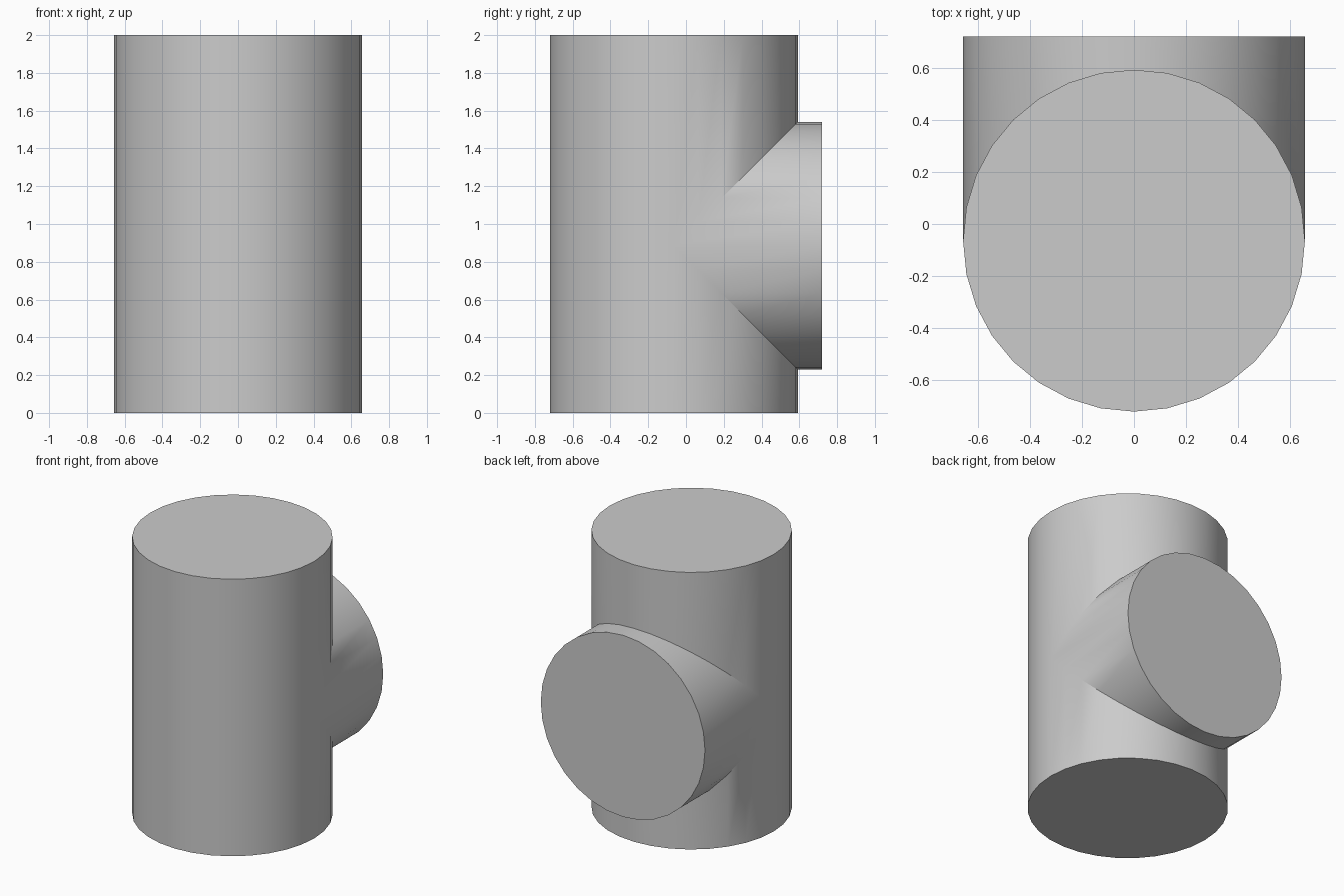
import bpy, bmesh
from math import sin, cos, pi, radians
from mathutils import Vector

old = bpy.data.objects.get("Cube")
if old:
    bpy.data.objects.remove(old, do_unlink=True)

R, H, SEG = 0.656, 2.0, 32
AXIS_Y, BRANCH_Z, BRANCH_END = -0.064, 0.885, 0.72
HALF = SEG // 2

grey = bpy.data.materials.new("light grey")
grey.use_nodes = True
colour = (0.6, 0.6, 0.6, 1)
grey.diffuse_color = colour
grey.node_tree.nodes["Principled BSDF"].inputs["Base Color"].default_value = colour

bm = bmesh.new()


def ring(point):
    return [bm.verts.new(point(2 * pi * i / SEG)) for i in range(SEG)]


# Upright cylinder ends, branch mouth, and the mitred seam where the pipes meet
bottom = ring(lambda a: (R * cos(a), AXIS_Y + R * sin(a), 0))
top = ring(lambda a: (R * cos(a), AXIS_Y + R * sin(a), H))
mouth = ring(lambda a: (R * cos(a), BRANCH_END, BRANCH_Z + R * sin(a)))
seam = ring(lambda a: (R * cos(a), AXIS_Y + R * abs(sin(a)), BRANCH_Z + R * sin(a)))

for cap in (bottom, top, mouth):
    bm.faces.new(cap)

for i in range(SEG):
    j = (i + 1) % SEG
    # Branch wall
    bm.faces.new((seam[i], seam[j], mouth[j], mouth[i]))
    if i < HALF:
        # Rear wall of the upright, above and below the branch
        bm.faces.new((seam[i], seam[j], top[j], top[i]))
        bm.faces.new((bottom[i], bottom[j], seam[-j], seam[-i]))
    else:
        # Front wall, sharing the two points where the seam begins
        loop = [bottom[i], bottom[j], top[j], top[i]]
        if i == HALF:
            loop.append(seam[HALF])
        if j == 0:
            loop.insert(2, seam[0])
        bm.faces.new(loop)

bmesh.ops.recalc_face_normals(bm, faces=bm.faces)
mesh = bpy.data.meshes.new("pipe_tee")
bm.to_mesh(mesh)
bm.free()
mesh.materials.append(grey)

tee = bpy.data.objects.new("pipe_tee", mesh)
bpy.context.collection.objects.link(tee)
bpy.ops.object.select_all(action="DESELECT")
tee.select_set(True)
bpy.context.view_layer.objects.active = tee
bpy.ops.object.shade_smooth_by_angle(angle=radians(30))
